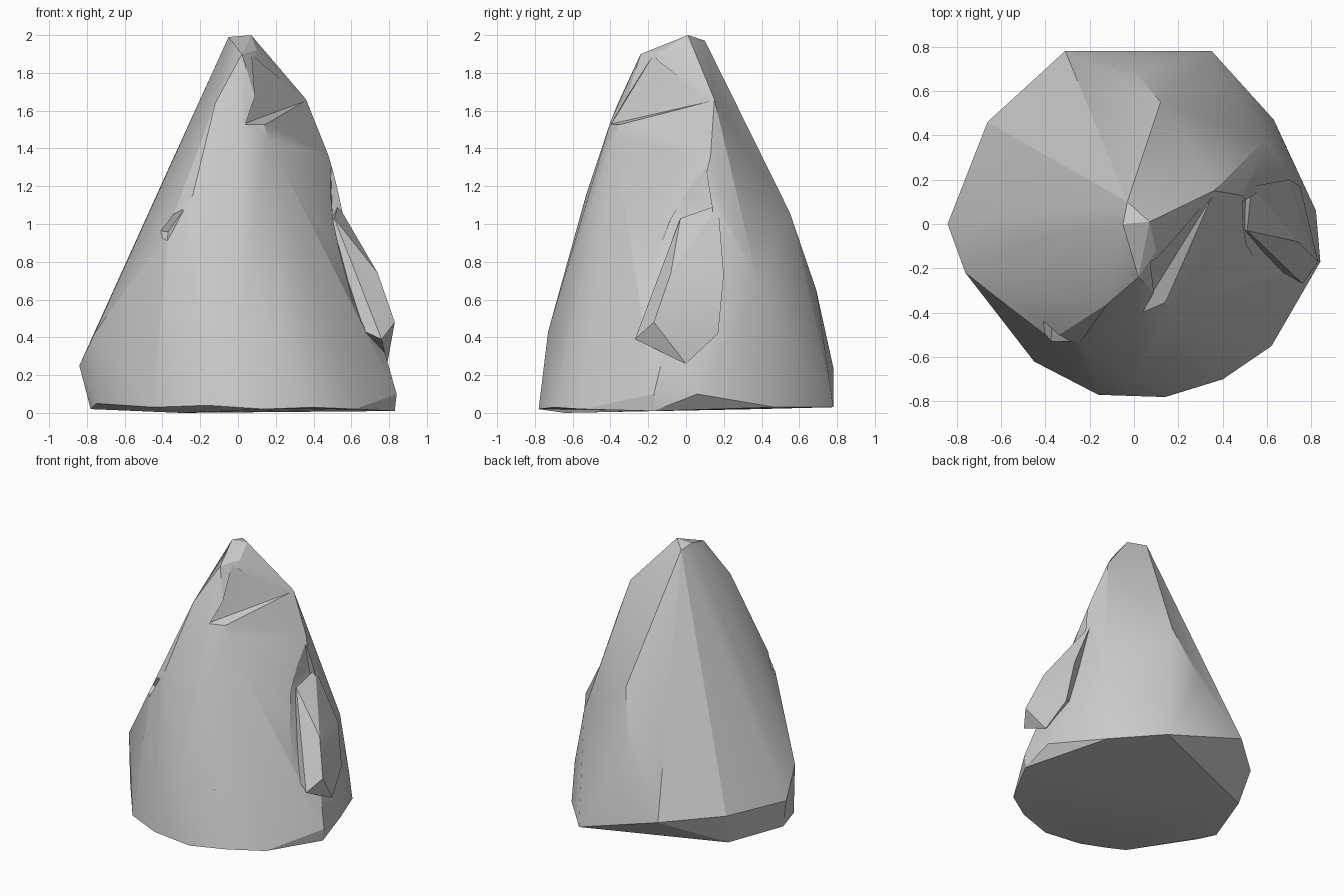
import bpy, bmesh, math

if "Cube" in bpy.data.objects:
    bpy.data.objects.remove(bpy.data.objects["Cube"])


def hull(name, points):
    """Faceted stone block: convex hull around a few corner points."""
    bm = bmesh.new()
    for p in points:
        bm.verts.new(p)
    res = bmesh.ops.convex_hull(bm, input=bm.verts[:])
    junk = {g for g in res["geom_interior"] + res["geom_unused"]
            if isinstance(g, bmesh.types.BMVert)}
    bmesh.ops.delete(bm, geom=list(junk), context='VERTS')
    bmesh.ops.recalc_face_normals(bm, faces=bm.faces[:])
    me = bpy.data.meshes.new(name)
    bm.to_mesh(me)
    bm.free()
    ob = bpy.data.objects.new(name, me)
    bpy.context.collection.objects.link(ob)
    return ob


def combine(target, tool, operation):
    """Union or carve the tool block, then remove it."""
    mod = target.modifiers.new(operation.title(), 'BOOLEAN')
    mod.object = tool
    mod.operation = operation
    mod.solver = 'EXACT'
    bpy.context.view_layer.objects.active = target
    bpy.ops.object.modifier_apply(modifier=mod.name)
    bpy.data.objects.remove(tool, do_unlink=True)


# Main rock: peak, shoulders, flank corners, foot
peak = [(-.05, 0, 1.99), (.07, .01, 2), (-.03, .10, 1.97),
        (.02, -.24, 1.90), (.10, -.12, 1.92)]
shoulders = [(.36, .15, 1.66), (.48, .13, 1.36), (-.12, -.36, 1.64),
             (.02, -.40, 1.54), (.16, -.38, 1.45), (-.24, -.53, 1.15),
             (-.37, -.52, .97), (-.36, -.05, 1.31), (.12, .55, 1.06)]
flanks = [(0, .69, .65), (.59, .38, .69), (.68, .36, .28),
          (-.31, .78, .24), (-.66, .46, .26), (-.84, 0, .25),
          (-.76, -.22, .42), (0, -.73, .43), (.82, .06, .10), (.84, -.17, .10)]
foot = [(-.78, -.05, .02), (-.75, -.22, .05), (-.45, -.62, .03),
        (-.30, -.64, 0), (-.16, -.77, .04), (.14, -.78, .02), (.40, -.70, .03),
        (.62, -.55, .02), (.83, -.17, .01), (.63, .47, .03),
        (.35, .78, .03), (-.62, .38, .02)]
rock = hull("rock", peak + shoulders + flanks + foot)

# Carved areas: face below the peak, right hollow, left ledge, low front nick
carvings = [
    [(.03, -.395, 1.53), (.355, .13, 1.65), (.07, -.17, 1.90), (.50, -.50, 1.42)],
    [(.49, .10, 1.33), (.50, .15, 1.05), (.49, -.08, 1.03), (.63, -.28, .50),
     (.72, -.10, .40), (.75, .15, .42), (.95, 0, .80), (.95, -.30, .50),
     (.90, .10, 1.10)],
    [(-.24, -.57, 1.14), (-.52, -.40, .97), (-.37, -.45, .96),
     (-.38, -.64, .84), (-.50, -.60, .97)],
    [(.21, -.80, .37), (.30, -.76, .47), (.25, -.64, .42), (.28, -.78, .40)],
]
for pts in carvings:
    combine(rock, hull("carving", pts), 'DIFFERENCE')

# Bulging slab on the right side
combine(rock, hull("side_slab", [
    (.53, .17, 1.10), (.51, -.03, 1.03), (.74, -.08, .74), (.83, -.17, .48),
    (.76, -.27, .39), (.79, 0, .26), (.70, .20, .73), (.75, .17, .42),
    (.30, 0, .60)]), 'UNION')

# Soft facets with crisp main ridges
bpy.ops.object.select_all(action='DESELECT')
rock.select_set(True)
bpy.context.view_layer.objects.active = rock
bpy.ops.object.shade_smooth_by_angle(angle=math.radians(22))
